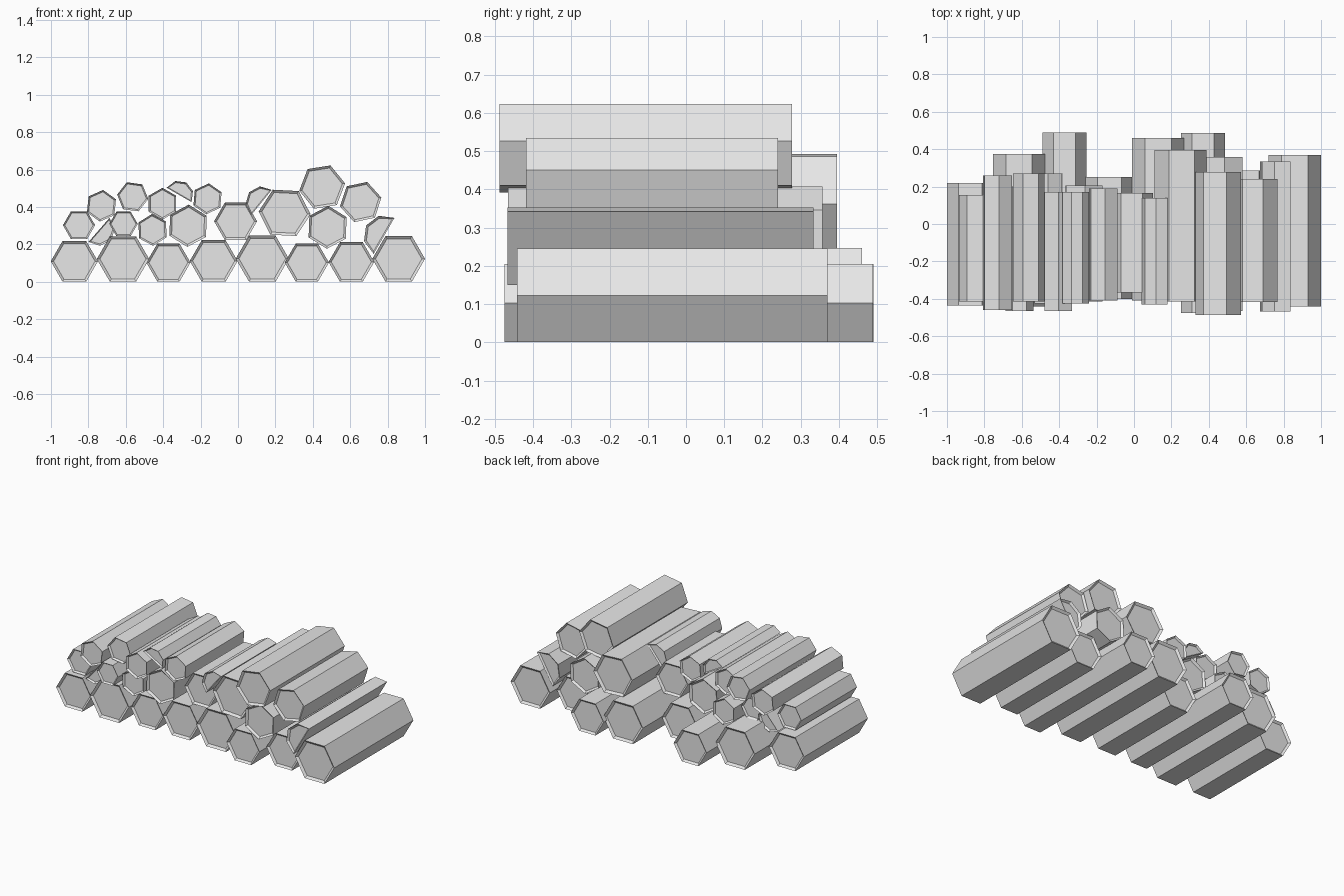
import bpy, bmesh, math

if "Cube" in bpy.data.objects:
    bpy.data.objects.remove(bpy.data.objects["Cube"])

bark = bpy.data.materials.new("light_grey")
bark.diffuse_color = (0.8, 0.8, 0.8, 1)
bark.use_nodes = True
bark.node_tree.nodes["Principled BSDF"].inputs["Base Color"].default_value = bark.diffuse_color


def make_log(name, x, z, y0, y1, angles, r):
    """Prism along y with slightly recessed end faces."""
    bm = bmesh.new()
    pts = [(x + r * math.cos(a), z + r * math.sin(a)) for a in map(math.radians, angles)]
    front = [bm.verts.new((px, y0, pz)) for px, pz in pts]
    back = [bm.verts.new((px, y1, pz)) for px, pz in pts]
    ends = [bm.faces.new(front), bm.faces.new(back)]
    n = len(pts)
    for i in range(n):
        j = (i + 1) % n
        bm.faces.new((front[i], front[j], back[j], back[i]))
    bmesh.ops.recalc_face_normals(bm, faces=bm.faces)
    bmesh.ops.inset_individual(bm, faces=ends, thickness=r * 0.12, depth=-0.012)
    mesh = bpy.data.meshes.new(name)
    bm.to_mesh(mesh)
    bm.free()
    mesh.materials.append(bark)
    obj = bpy.data.objects.new(name, mesh)
    bpy.context.collection.objects.link(obj)


def hexagon(turn):
    return [turn + 60 * i for i in range(6)]


def half_round(start):
    return [start + 45 * i for i in range(5)]


# Bottom row: x, radius, front y, back y
bottom = [
    (-.875, .126, -.435, .22), (-.615, .140, -.44, .375),
    (-.372, .118, -.40, .49), (-.130, .128, -.40, .25),
    (.130, .142, -.41, .46), (.368, .118, -.475, .487),
    (.606, .122, -.40, .285), (.859, .141, -.442, .37),
]
for i, (x, r, y0, y1) in enumerate(bottom):
    make_log(f"bottom_log_{i + 1}", x, r * .866 + .001, y0, y1, hexagon(0), r)

# Stacked logs: x, z, radius, turn, front y, back y
stacked = [
    (-.850, .303, .086, 0, -.415, .155), (-.730, .407, .085, 24, -.460, .26),
    (-.563, .455, .084, -8, -.415, .27), (-.612, .310, .076, 0, -.465, .20),
    (-.457, .278, .085, 32, -.425, .27), (-.404, .418, .085, 30, -.465, .17),
    (-.163, .444, .083, 25, -.410, .19), (-.267, .300, .113, 28, -.415, .205),
    (-.013, .324, .115, 0, -.365, .165), (.249, .369, .139, -3, -.415, .395),
    (.450, .507, .124, 9, -.487, .277), (.479, .292, .115, 28, -.465, .357),
    (.656, .427, .113, 12, -.418, .24),
]
for i, (x, z, r, turn, y0, y1) in enumerate(stacked):
    make_log(f"stacked_log_{i + 1}", x, z, y0, y1, hexagon(turn), r)

# Split half logs: x, z, radius, start angle, front y, back y
split = [
    (-.743, .278, .085, 229, -.42, .20), (-.315, .465, .077, -30, -.425, .17),
    (.126, .425, .086, 51, -.43, .14), (.781, .246, .111, 60, -.467, .333),
]
for i, (x, z, r, start, y0, y1) in enumerate(split):
    make_log(f"split_log_{i + 1}", x, z, y0, y1, half_round(start), r)
